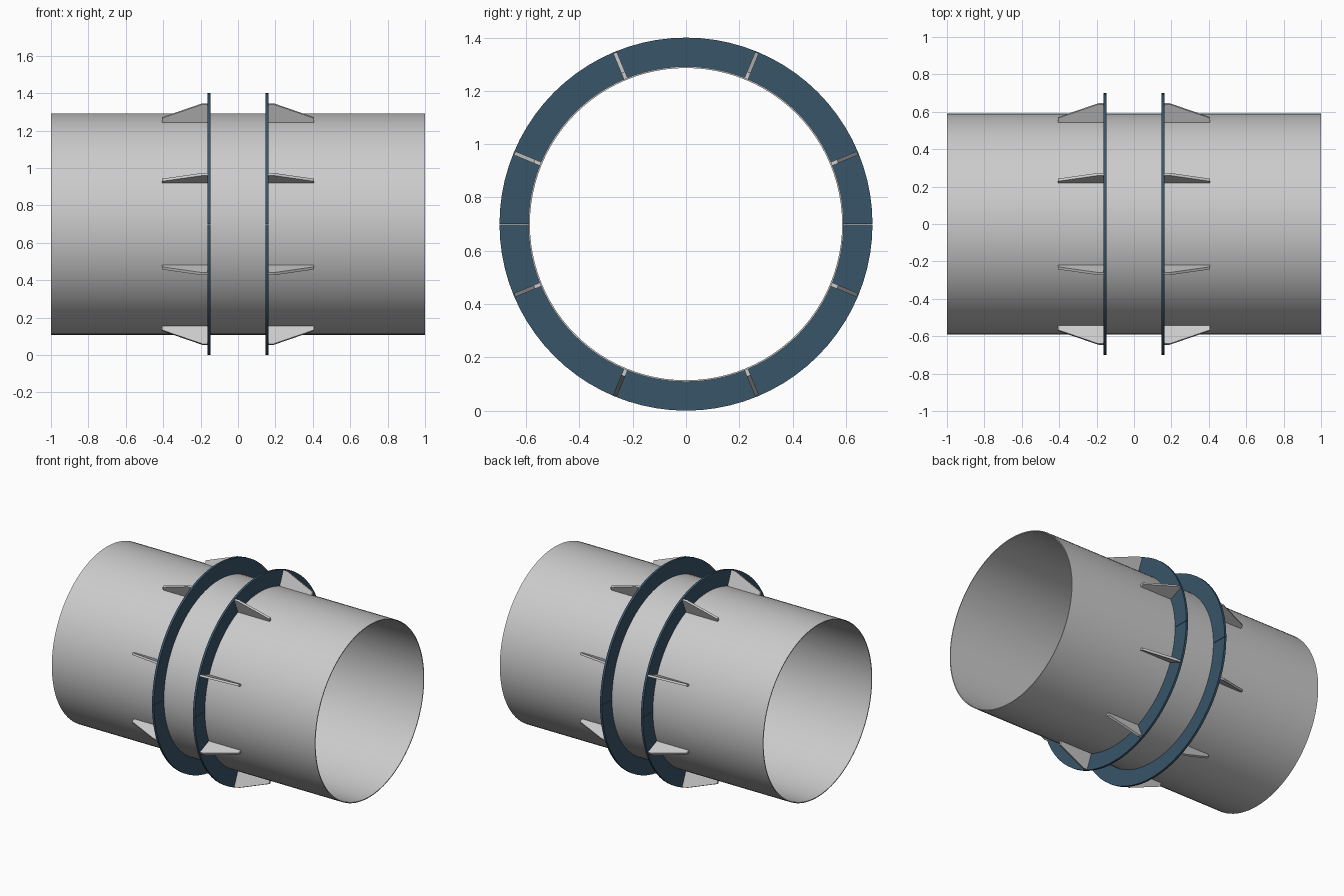
import bpy, bmesh, math
from mathutils import Matrix

if "Cube" in bpy.data.objects:
    bpy.data.objects.remove(bpy.data.objects["Cube"])

CZ = 0.70  # height of the pipe axis
blue = bpy.data.materials.new("flange_blue")
blue.diffuse_color = (0.04, 0.09, 0.14, 1)
blue.use_nodes = True
blue.node_tree.nodes["Principled BSDF"].inputs["Base Color"].default_value = blue.diffuse_color


def finish(name, bm, smooth=False, mat=None):
    bmesh.ops.recalc_face_normals(bm, faces=bm.faces)
    me = bpy.data.meshes.new(name)
    bm.to_mesh(me)
    bm.free()
    ob = bpy.data.objects.new(name, me)
    bpy.context.collection.objects.link(ob)
    ob.location.z = CZ
    if mat:
        me.materials.append(mat)
    if smooth:
        bpy.context.view_layer.objects.active = ob
        ob.select_set(True)
        bpy.ops.object.shade_smooth_by_angle(angle=math.radians(30))
        ob.select_set(False)
    return ob


def annulus(name, x0, x1, r_in, r_out, a0, a1, n, mat=None):
    """Rectangular section swept about the x axis; closed if a full turn."""
    bm = bmesh.new()
    full = abs(a1 - a0 - math.tau) < 1e-6
    rings = []
    for i in range(n if full else n + 1):
        a = a0 + (a1 - a0) * i / n
        rings.append([bm.verts.new((x, r * math.cos(a), r * math.sin(a)))
                      for x, r in ((x0, r_in), (x1, r_in), (x1, r_out), (x0, r_out))])
    for i in range(n):
        p, q = rings[i], rings[(i + 1) % len(rings)]
        for j in range(4):
            k = (j + 1) % 4
            bm.faces.new((p[j], p[k], q[k], q[j]))
    if not full:
        bm.faces.new(rings[0])
        bm.faces.new(rings[-1])
    return finish(name, bm, True, mat)


def gusset(name, side, angle):
    """Tapered rib standing radially between pipe and flange."""
    profile = [(0.162, 0.588), (0.405, 0.588), (0.405, 0.616), (0.190, 0.696), (0.162, 0.696)]
    t = 0.0075
    bm = bmesh.new()
    f = bm.faces.new([bm.verts.new((side * x, r, -t)) for x, r in profile])
    ext = bmesh.ops.extrude_face_region(bm, geom=[f], use_keep_orig=True)
    new = [v for v in ext["geom"] if isinstance(v, bmesh.types.BMVert)]
    bmesh.ops.translate(bm, verts=new, vec=(0, 0, 2 * t))
    bmesh.ops.rotate(bm, verts=bm.verts, cent=(0, 0, 0), matrix=Matrix.Rotation(angle, 3, 'X'))
    finish(name, bm)


# Thin-walled pipe
annulus("pipe", -1.0, 1.0, 0.586, 0.592, 0, math.tau, 96)

# Two flanges, each of two half rings, with eight ribs on the outer side
gap = 0.002
for side, label in ((-1, "left"), (1, "right")):
    x0, x1 = sorted((side * 0.148, side * 0.163))
    for start, half in ((0, "upper"), (math.pi, "lower")):
        annulus(f"{label}_flange_{half}", x0, x1, 0.591, 0.70,
                start + gap, start + math.pi - gap, 40, blue)
    for k in range(8):
        gusset(f"{label}_rib_{k + 1}", side, math.radians(22.5 + 45 * k))
